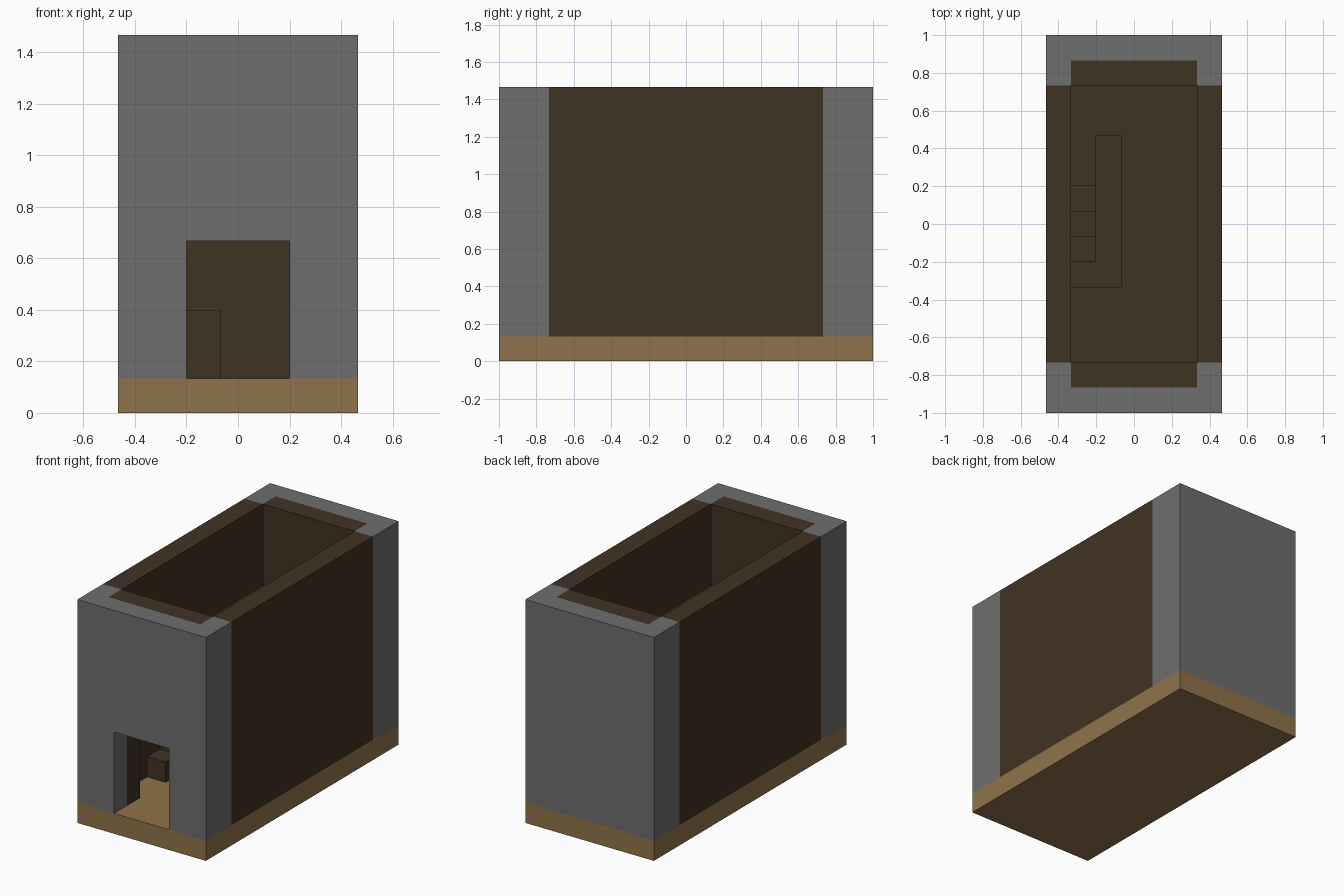
import bpy
import bmesh
from mathutils import Vector

cube = bpy.data.objects.get("Cube")
if cube:
    bpy.data.objects.remove(cube, do_unlink=True)

U = 1 / 15  # block grid unit


def material(name, color):
    mat = bpy.data.materials.new(name)
    mat.use_nodes = True
    mat.diffuse_color = (*color, 1)
    mat.node_tree.nodes["Principled BSDF"].inputs["Base Color"].default_value = (*color, 1)
    return mat


STONE = material("grey stone", (0.156, 0.156, 0.156))
DARK = material("dark wood", (0.051, 0.033, 0.016))
LIGHT = material("light wood", (0.28, 0.174, 0.069))


def prism(name, mat, axis, outline, start, end):
    """Extrude a flat outline, in grid units, along one axis."""
    bm = bmesh.new()

    def place(a, b):
        point = [a, b]
        point.insert(axis, start)
        return Vector(point) * U

    face = bm.faces.new([bm.verts.new(place(a, b)) for a, b in outline])
    result = bmesh.ops.extrude_face_region(bm, geom=[face])
    shift = Vector((0, 0, 0))
    shift[axis] = (end - start) * U
    moved = [v for v in result["geom"] if isinstance(v, bmesh.types.BMVert)]
    bmesh.ops.translate(bm, verts=moved, vec=shift)
    bmesh.ops.recalc_face_normals(bm, faces=bm.faces)
    mesh = bpy.data.meshes.new(name)
    bm.to_mesh(mesh)
    bm.free()
    mesh.materials.append(mat)
    obj = bpy.data.objects.new(name, mesh)
    bpy.context.collection.objects.link(obj)
    return obj


def box(name, mat, x, y, z):
    outline = [(x[0], y[0]), (x[1], y[0]), (x[1], y[1]), (x[0], y[1])]
    return prism(name, mat, 2, outline, *z)


def door_wall(name, mat, half, y):
    """Wall with a doorway open down to the floor."""
    outline = [(-half, 2), (-half, 22), (half, 22), (half, 2),
               (3, 2), (3, 10), (-3, 10), (-3, 2)]
    return prism(name, mat, 1, outline, *y)


# Base
box("base_floor", LIGHT, (-7, 7), (-15, 15), (0, 2))

# End walls: stone outside, wood lining inside
door_wall("front_wall", STONE, 7, (-15, -13))
door_wall("front_lining", DARK, 5, (-13, -11))
box("back_wall", STONE, (-7, 7), (13, 15), (2, 22))
box("back_lining", DARK, (-5, 5), (11, 13), (2, 22))

# Side walls and stone corner posts
for side, sx in (("left", 1), ("right", -1)):
    xs = sorted((5 * sx, 7 * sx))
    box(side + "_wall", DARK, xs, (-11, 11), (2, 22))
    box(side + "_front_post", STONE, xs, (-13, -11), (2, 22))
    box(side + "_back_post", STONE, xs, (11, 13), (2, 22))

# Upper floor with a stairwell notch beside the right wall
prism("upper_floor", DARK, 2,
      [(-5, -11), (5, -11), (5, 11), (-5, 11),
       (-5, 7), (-1, 7), (-1, -5), (-5, -5)], 12, 14)

# Staircase profile, climbing toward the back
steps = [(-7, 2)]
for i in range(6):
    y, top = -7 + 2 * i, 4 + 2 * i
    steps += [(y, top), (y + 2, top)]
steps[-1] = (7, 14)
steps.append((7, 2))
prism("staircase", DARK, 0, steps, -5, -3)

# Low platform beside the stairs
box("stair_platform", DARK, (-3, -1), (-5, 7), (2, 6))
